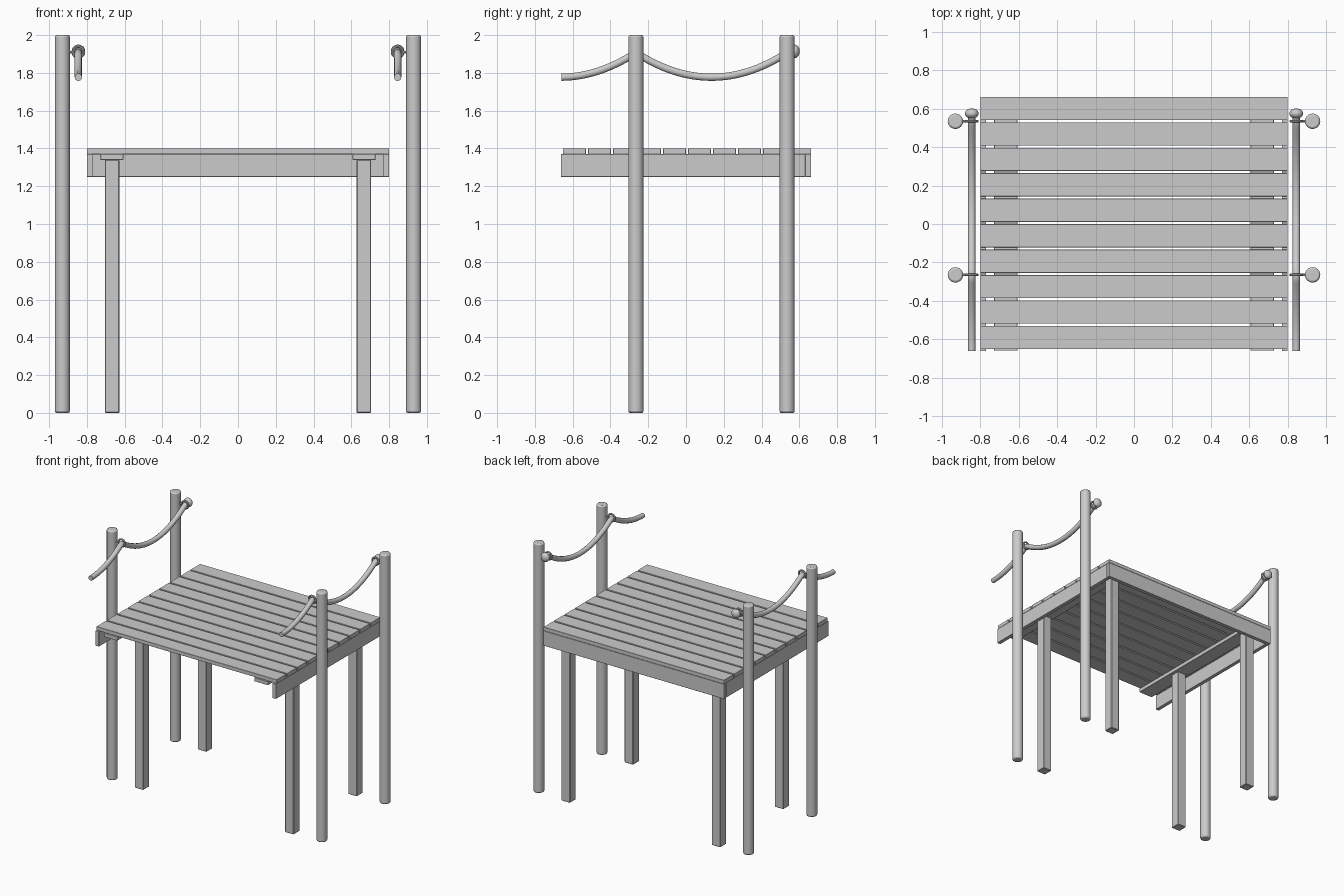
import bpy, math

if "Cube" in bpy.data.objects:
    bpy.data.objects.remove(bpy.data.objects["Cube"])

POST_Y = (-0.265, 0.535)
ROPE_X, ROPE_LOW, ROPE_HIGH = 0.845, 1.777, 1.907


def bevel(ob, width, segments=1):
    m = ob.modifiers.new("bevel", 'BEVEL')
    m.width = width
    m.segments = segments
    m.limit_method = 'ANGLE'


def smooth(ob):
    bpy.ops.object.select_all(action='DESELECT')
    ob.select_set(True)
    bpy.context.view_layer.objects.active = ob
    bpy.ops.object.shade_smooth_by_angle(angle=math.radians(35))


def box(name, x, y, z, bev=0.0015):
    bpy.ops.mesh.primitive_cube_add(size=1)
    ob = bpy.context.object
    ob.name = name
    ob.location = [(a + b) / 2 for a, b in (x, y, z)]
    ob.scale = [abs(b - a) for a, b in (x, y, z)]
    bpy.ops.object.transform_apply(location=False, rotation=False, scale=True)
    if bev:
        bevel(ob, bev)
    return ob


def cylinder(name, loc, r, depth, rot=(0, 0, 0), sides=24):
    bpy.ops.mesh.primitive_cylinder_add(vertices=sides, radius=r, depth=depth,
                                        location=loc, rotation=rot)
    ob = bpy.context.object
    ob.name = name
    smooth(ob)
    return ob


def rope(name, x):
    # hanging swags between the posts, lowest at the front end
    cu = bpy.data.curves.new(name, 'CURVE')
    cu.dimensions = '3D'
    cu.bevel_depth = 0.02
    cu.bevel_resolution = 3
    cu.use_fill_caps = True
    n = 44
    sp = cu.splines.new('POLY')
    sp.points.add(n)
    for i, p in enumerate(sp.points):
        y = -0.66 + (0.575 + 0.66) * i / n
        t = ((y + 0.665) % 0.8) / 0.4          # 0 at low point, 1 at post
        t = 2 - t if t > 1 else t
        if y > 0.535:
            t = 1 + (y - 0.535) * 0.5
        p.co = (x, y, ROPE_LOW + (ROPE_HIGH - ROPE_LOW) * t * t, 1)
    sp.use_smooth = True
    ob = bpy.data.objects.new(name, cu)
    bpy.context.collection.objects.link(ob)


# deck planks
for i in range(10):
    y1 = 0.662 - i * 0.1325
    box(f"deck_plank_{i + 1}", (-0.8, 0.8), (y1 - 0.121, y1), (1.37, 1.4))

# back fascia board
box("back_board", (-0.8, 0.8), (0.632, 0.662), (1.25, 1.37))

for s, side in ((-1, "left"), (1, "right")):
    # side board and flat batten under the planks
    box(f"{side}_side_board", (s * 0.77, s * 0.8), (-0.662, 0.632), (1.25, 1.37))
    box(f"{side}_batten", (s * 0.607, s * 0.728), (-0.66, 0.632), (1.34, 1.37))
    rope(f"{side}_rope", s * ROPE_X)
    for y, end in zip(POST_Y, ("front", "back")):
        # square leg and round handrail post
        box(f"{side}_{end}_leg", (s * 0.628, s * 0.705),
            (y - 0.038, y + 0.038), (0, 1.34), 0.004)
        post = cylinder(f"{side}_{end}_post", (s * 0.93, y, 1), 0.04, 2)
        bevel(post, 0.01, 2)
        # eye bolt: shank and ring around the rope
        cylinder(f"{side}_{end}_eye_shank", (s * 0.888, y, 1.91), 0.007, 0.04,
                 (0, math.pi / 2, 0), 10)
        bpy.ops.mesh.primitive_torus_add(
            location=(s * ROPE_X, y, 1.91), rotation=(math.pi / 2, 0, 0),
            major_radius=0.029, minor_radius=0.007,
            major_segments=20, minor_segments=8)
        bpy.context.object.name = f"{side}_{end}_eye_ring"
        smooth(bpy.context.object)
    # rope end knot
    bpy.ops.mesh.primitive_uv_sphere_add(segments=16, ring_count=10, radius=0.036,
                                         location=(s * ROPE_X, 0.575, 1.914))
    knot = bpy.context.object
    knot.name = f"{side}_rope_knot"
    knot.scale = (1, 0.75, 1)
    smooth(knot)
